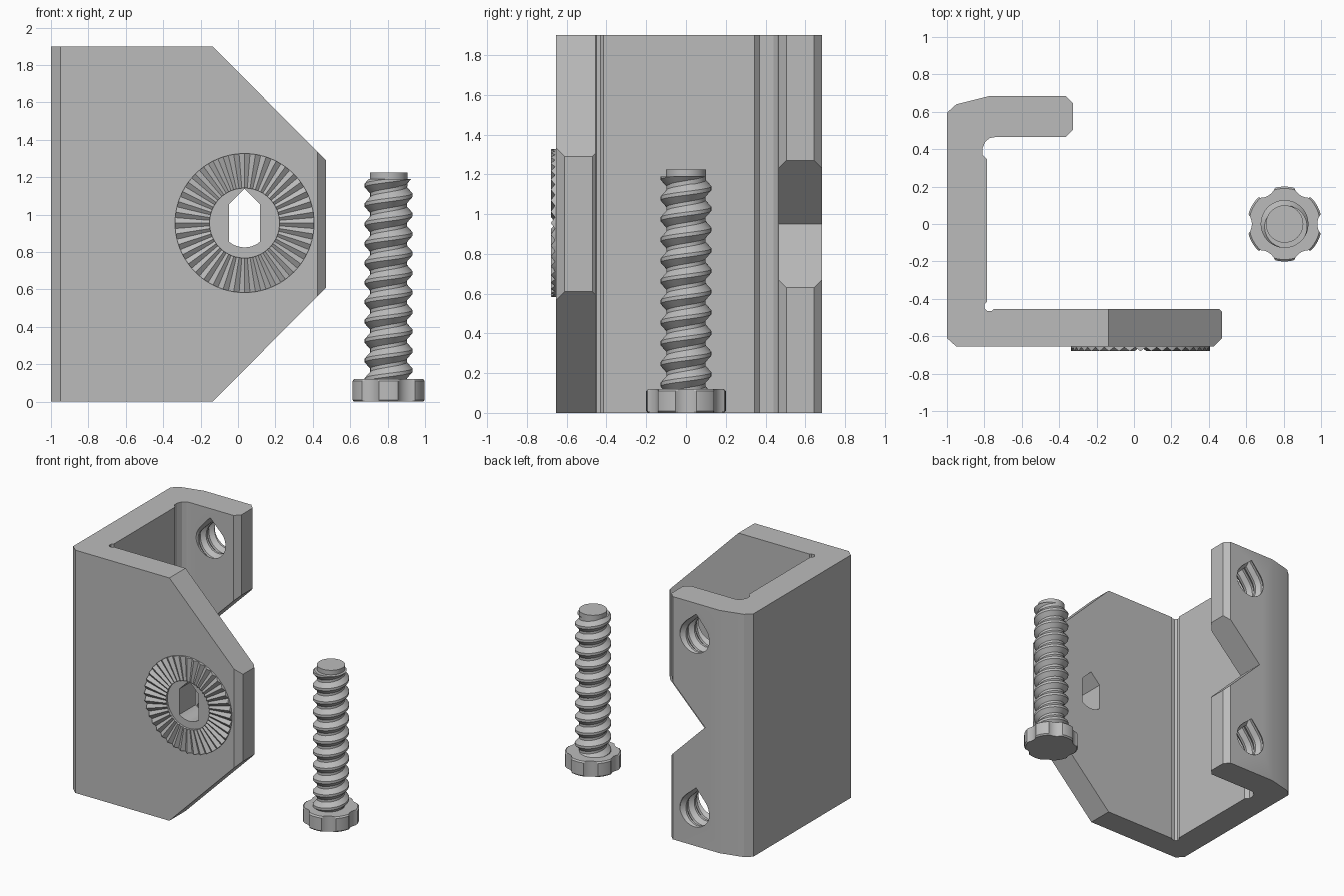
import bpy, bmesh, math
from mathutils import Matrix, Vector

cube = bpy.data.objects.get("Cube")
if cube:
    bpy.data.objects.remove(cube, do_unlink=True)

grey = bpy.data.materials.new("grey plastic")
grey.use_nodes = True
grey.diffuse_color = (0.5, 0.5, 0.5, 1)
grey.node_tree.nodes["Principled BSDF"].inputs["Base Color"].default_value = (0.5, 0.5, 0.5, 1)

HEIGHT = 1.9
MID = HEIGHT / 2


def finish(bm, name):
    bmesh.ops.recalc_face_normals(bm, faces=bm.faces)
    mesh = bpy.data.meshes.new(name)
    bm.to_mesh(mesh)
    bm.free()
    mesh.materials.append(grey)
    obj = bpy.data.objects.new(name, mesh)
    bpy.context.scene.collection.objects.link(obj)
    return obj


def prism(name, points, lo, hi, axis="z"):
    """Extrude a profile: xy points along z, or xz points along y."""
    bm = bmesh.new()
    place = (lambda p: (p[0], p[1], lo)) if axis == "z" else (lambda p: (p[0], lo, p[1]))
    face = bm.faces.new([bm.verts.new(place(p)) for p in points])
    ext = bmesh.ops.extrude_face_region(bm, geom=[face])
    step = Vector((0, 0, hi - lo)) if axis == "z" else Vector((0, hi - lo, 0))
    bmesh.ops.translate(bm, vec=step, verts=[g for g in ext["geom"] if isinstance(g, bmesh.types.BMVert)])
    return finish(bm, name)


def lofted(name, rings):
    """Closed solid skinned over equal-length rings of points."""
    bm = bmesh.new()
    loops = [[bm.verts.new(p) for p in ring] for ring in rings]
    n = len(loops[0])
    for a, b in zip(loops, loops[1:]):
        for i in range(n):
            bm.faces.new((a[i], a[(i + 1) % n], b[(i + 1) % n], b[i]))
    bm.faces.new(loops[0][::-1])
    bm.faces.new(loops[-1])
    return finish(bm, name)


def teardrop(phi):
    """Radius factor: round below, 45 degree roof around +y."""
    off = abs(math.atan2(math.cos(phi), math.sin(phi)))
    return 1 / math.cos(off - math.pi / 4) if off < math.pi / 4 else 1


def thread(name, root, crest, pitch, lo, hi, shape=lambda phi: 1):
    """Helical thread solid along z, trimmed flat at both ends."""
    bm = bmesh.new()
    tooth = [(0, root), (0.18, root), (0.5, crest), (0.68, crest)]
    m, n = len(tooth), 32
    turns = int((hi - lo) / pitch) + 5
    rows = []
    for k in range(turns * m):
        t, r = tooth[k % m]
        row = []
        for s in range(n):
            phi = math.tau * s / n
            rad = r * shape(phi)
            z = lo + pitch * (k // m + t + s / n - 2.03)
            row.append(bm.verts.new((rad * math.cos(phi), rad * math.sin(phi), z)))
        rows.append(row)
    for k in range(len(rows) - 1):
        for s in range(n):
            wrap = m if s == n - 1 else 0
            if k + 1 + wrap < len(rows):
                c = (s + 1) % n
                bm.faces.new((rows[k][s], rows[k + wrap][c], rows[k + 1 + wrap][c], rows[k + 1][s]))
    for z, way in ((lo, -1), (hi, 1)):
        bmesh.ops.bisect_plane(bm, geom=bm.verts[:] + bm.edges[:] + bm.faces[:], dist=1e-6,
                               plane_co=(0, 0, z), plane_no=(0, 0, way), clear_outer=True)
    bmesh.ops.delete(bm, geom=[v for v in bm.verts if not v.link_faces], context="VERTS")
    bmesh.ops.holes_fill(bm, edges=[e for e in bm.edges if e.is_boundary], sides=0)
    return finish(bm, name)


def cut(target, cutter):
    cutter.hide_render = True
    mod = target.modifiers.new("cut", "BOOLEAN")
    mod.operation, mod.solver, mod.object = "DIFFERENCE", "EXACT", cutter
    bpy.context.view_layer.update()
    result = bpy.data.meshes.new_from_object(target.evaluated_get(bpy.context.evaluated_depsgraph_get()))
    target.modifiers.clear()
    target.data = result
    bpy.data.objects.remove(cutter, do_unlink=True)


# Bracket: C-shaped channel with relieved inner corners
channel = [
    (-1, -0.61), (-0.95, -0.655), (0.425, -0.655), (0.47, -0.61), (0.47, -0.47), (0.455, -0.455),
    (-0.75, -0.455), (-0.76, -0.465), (-0.785, -0.465), (-0.8, -0.45), (-0.8, -0.43), (-0.785, -0.415),
    (-0.785, 0.345), (-0.81, 0.37), (-0.81, 0.405), (-0.795, 0.44), (-0.77, 0.46), (-0.74, 0.465),
    (-0.365, 0.465), (-0.325, 0.505), (-0.325, 0.645), (-0.365, 0.685), (-0.77, 0.685),
    (-0.95, 0.64), (-1, 0.595)]
bracket = prism("bracket", channel, 0, HEIGHT)

# Sloped corners of the front plate, mirrored about mid height
for flip in (1, -1):
    corner = [(x, MID + flip * z) for x, z in ((-0.235, 1.05), (0.57, 0.24), (0.57, 1.05))]
    cut(bracket, prism("corner_cutter", corner, -0.8, -0.3, "y"))

# V notch in the rear flange
cut(bracket, prism("notch_cutter", [(-0.645, MID), (-0.2, MID - 0.445), (-0.2, MID + 0.445)], 0.42, 0.8, "y"))

# Flat-sided pivot hole with a pointed roof
PX, PZ = 0.035, 0.955
half = 0.083
side = math.acos(half / 0.13)
arc = [-math.pi + side + (math.pi - 2 * side) * i / 10 for i in range(11)]
hole = [(PX + 0.13 * math.cos(a), PZ + 0.13 * math.sin(a)) for a in arc]
tip = 0.13 * math.sqrt(2)
hole += [(PX + half, PZ + tip - half), (PX, PZ + tip), (PX - half, PZ + tip - half)]
cut(bracket, prism("pivot_cutter", hole, -0.8, -0.3, "y"))

# Threaded holes in the rear flange
for z in (MID - 0.68, MID + 0.68):
    tap = thread("tap_cutter", 0.113, 0.14, 0.104, -0.75, -0.42, teardrop)
    tap.data.transform(Matrix.Translation((-0.567, 0, z)) @ Matrix.Rotation(math.pi / 2, 4, "X"))
    cut(bracket, tap)

# Toothed locking ring on the front plate
TEETH = 40


def tooth_ring(radius, crest, valley):
    return [(PX + radius * math.cos(math.pi * i / TEETH), valley if i % 2 else crest,
             PZ + radius * math.sin(math.pi * i / TEETH)) for i in range(2 * TEETH)]


bm = bmesh.new()
loops = [[bm.verts.new(p) for p in tooth_ring(*spec)] for spec in (
    (0.187, -0.645, -0.645), (0.187, -0.678, -0.667), (0.372, -0.68, -0.659), (0.372, -0.645, -0.645))]
for a, b in zip(loops, loops[1:] + loops[:1]):
    for i in range(2 * TEETH):
        j = (i + 1) % (2 * TEETH)
        bm.faces.new((a[i], a[j], b[j], b[i]))
locking_ring = finish(bm, "locking_ring")

# Screw: lobed head, thread and plain tip
SX = 0.805


def lobed(limit, z):
    ring = []
    for i in range(144):
        phi = math.tau * i / 144
        off = (phi + math.pi / 6) % (math.pi / 3) - math.pi / 6
        inside = 0.085 ** 2 - (0.26 * math.sin(off)) ** 2
        r = limit
        if inside > 0:
            r = min(r, 0.26 * math.cos(off) - math.sqrt(inside))
        ring.append((SX + r * math.cos(phi), r * math.sin(phi), z))
    return ring


def circle(r, z):
    return [(SX + r * math.cos(math.tau * i / 48), r * math.sin(math.tau * i / 48), z) for i in range(48)]


screw_head = lofted("screw_head", [lobed(0.19, 0), lobed(0.2, 0.01), lobed(0.2, 0.11), lobed(0.19, 0.12)])
screw_thread = thread("screw_thread", 0.098, 0.128, 0.104, 0.11, 1.19)
screw_thread.location.x = SX
screw_tip = lofted("screw_tip", [circle(0.1, 1.15), circle(0.1, 1.225)])

# Smooth rounds, sharp corners
bpy.ops.object.select_all(action="DESELECT")
for obj in (bracket, screw_head, screw_thread, screw_tip):
    obj.select_set(True)
bpy.context.view_layer.objects.active = bracket
bpy.ops.object.shade_smooth_by_angle(angle=math.radians(20))
